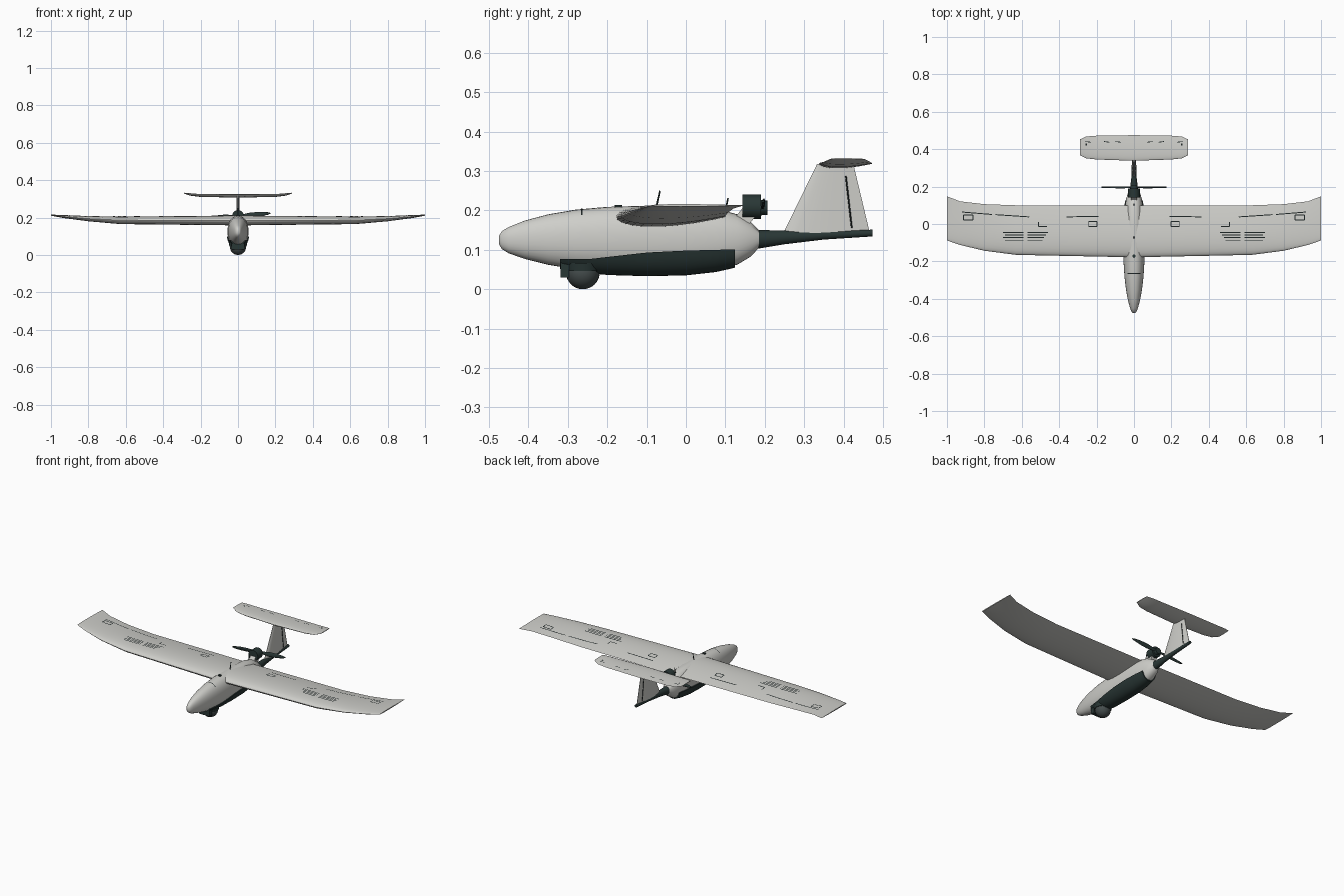
import bpy, bmesh
from math import sin, cos, pi, asin, radians
from mathutils import Vector, Matrix

if "Cube" in bpy.data.objects:
    bpy.data.objects.remove(bpy.data.objects["Cube"], do_unlink=True)


def material(name, rgb):
    m = bpy.data.materials.new(name)
    m.use_nodes = True
    m.diffuse_color = (*rgb, 1)
    node = m.node_tree.nodes["Principled BSDF"]
    node.inputs["Base Color"].default_value = (*rgb, 1)
    node.inputs["Roughness"].default_value = 0.6
    return m


GREY = material("light grey", (0.62, 0.62, 0.59))
DARK = material("dark slate", (0.022, 0.038, 0.036))
LENS = material("camera grey", (0.06, 0.075, 0.075))
LINE = material("line black", (0.012, 0.018, 0.018))


def finish(name, bm, mat, angle=35, solid=True):
    if solid:
        bmesh.ops.recalc_face_normals(bm, faces=bm.faces)
    me = bpy.data.meshes.new(name)
    bm.to_mesh(me)
    bm.free()
    me.materials.append(mat)
    ob = bpy.data.objects.new(name, me)
    bpy.context.collection.objects.link(ob)
    bpy.ops.object.select_all(action="DESELECT")
    ob.select_set(True)
    bpy.context.view_layer.objects.active = ob
    bpy.ops.object.shade_smooth_by_angle(angle=radians(angle))
    return ob


def loft(name, rings, mat, angle=35):
    bm = bmesh.new()
    loops = [[bm.verts.new(p) for p in r] for r in rings]
    n = len(loops[0])
    for a, b in zip(loops, loops[1:]):
        for i in range(n):
            j = (i + 1) % n
            bm.faces.new((a[i], a[j], b[j], b[i]))
    bm.faces.new(loops[0])
    bm.faces.new(loops[-1])
    return finish(name, bm, mat, angle)


def sample(table, k):
    """Row values interpolated at key k."""
    for a, b in zip(table, table[1:]):
        if k <= b[0]:
            f = max(0, (k - a[0]) / (b[0] - a[0]))
            return [u + (v - u) * f for u, v in zip(a, b)]
    return list(table[-1])


def cylinder(name, start, end, r1, r2, mat, sides=20):
    a, b = Vector(start), Vector(end)
    bm = bmesh.new()
    turn = (b - a).to_track_quat("Z", "Y").to_matrix().to_4x4()
    bmesh.ops.create_cone(bm, cap_ends=True, segments=sides, radius1=r1, radius2=r2,
                          depth=(b - a).length, matrix=Matrix.Translation((a + b) / 2) @ turn)
    return finish(name, bm, mat)


# Fuselage: y, bottom, top, half width
HULL = [(-.475, .115, .135, .007), (-.468, .102, .147, .014), (-.45, .091, .158, .021),
        (-.41, .077, .174, .032), (-.35, .062, .190, .043), (-.28, .050, .202, .051),
        (-.2, .042, .209, .056), (-.1, .039, .212, .056), (0, .041, .210, .055),
        (.08, .050, .204, .050), (.13, .062, .190, .043), (.165, .083, .170, .033),
        (.185, .105, .150, .022)]
POWER = 2.2


def hull_point(y, a, grow=0.0):
    _, lo, hi, w = sample(HULL, y)
    e = 2 / POWER
    c, s = cos(a), sin(a)
    x = abs(c) ** e * (w + grow) * (1 if c > 0 else -1)
    z = abs(s) ** e * ((hi - lo) / 2 + grow) * (1 if s > 0 else -1)
    return (x, y, (lo + hi) / 2 + z)


def oval(y, lo, hi, w, n=20):
    return [(w * cos(2 * pi * i / n), y, (lo + hi) / 2 + (hi - lo) / 2 * sin(2 * pi * i / n))
            for i in range(n)]


loft("fuselage", [[hull_point(r[0], 2 * pi * i / 32) for i in range(32)] for r in HULL], GREY, 50)

# Belly tray wraps the lower hull up to a rising edge
EDGE = [(-.32, .076), (-.25, .076), (-.1, .093), (0, .098), (.125, .101)]
tray = []
for i in range(19):
    y = EDGE[0][0] + (EDGE[-1][0] - EDGE[0][0]) * i / 18
    _, lo, hi, _ = sample(HULL, y)
    drop = ((lo + hi) / 2 - sample(EDGE, y)[1]) / ((hi - lo) / 2 + .006)
    a0 = asin(min(1, max(0, drop)) ** (POWER / 2))
    tray.append([hull_point(y, -(a0 + (pi - 2 * a0) * j / 16), .006) for j in range(17)])
loft("belly_tray", tray, DARK)

# Camera ball and its mount
bm = bmesh.new()
bmesh.ops.create_uvsphere(bm, u_segments=24, v_segments=16, radius=.043,
                          matrix=Matrix.Translation((0, -.262, .043)))
finish("camera_ball", bm, LENS, 60)
cylinder("camera_collar", (0, -.262, .046), (0, -.262, .066), .046, .05, DARK, 24)
bm = bmesh.new()
bmesh.ops.create_cube(bm, size=1, matrix=Matrix.Translation((0, -.308, .052))
                      @ Matrix.Diagonal((.07, .022, .044, 1)))
finish("camera_mount", bm, DARK)

# Wing: x, leading edge, trailing edge, height, rise, drop
WING = [(0, -.178, .1, .183, .028, .025), (.63, -.165, .1, .186, .019, .021),
        (.8, -.143, .106, .194, .014, .014), (.93, -.112, .121, .205, .008, .008),
        (1, -.088, .148, .213, .003, .003)]
TAIL = [(0, .338, .475, .319, .006, .012), (.2, .345, .472, .32, .006, .010),
        (.255, .351, .468, .323, .006, .006), (.29, .368, .452, .331, .002, .002)]


def bulge(t):
    return 2.6 * t ** .5 * (1 - t)


def foil(x, row):
    _, le, te, z, up, dn = row
    ts = [(1 - cos(pi * i / 16)) / 2 for i in range(17)]
    top = [(x, le + (te - le) * t, z + up * bulge(t)) for t in reversed(ts)]
    return top + [(x, le + (te - le) * t, z - dn * bulge(t)) for t in ts[1:-1]]


def surface(name, table):
    left = [foil(-r[0], r) for r in reversed(table[1:])]
    return loft(name, left + [foil(r[0], r) for r in table], GREY, 40)


surface("wing", WING)
surface("tailplane", TAIL)


def stripe(bm, table, a, b, width=.005, steps=8):
    """Thin line laid on the upper skin from a to b, on both sides."""
    a, b = Vector(a), Vector(b)
    side = (b - a).orthogonal().normalized() * width / 2
    for s in (-1, 1):
        pairs = []
        for i in range(steps + 1):
            pair = []
            for p in (a.lerp(b, i / steps) - side, a.lerp(b, i / steps) + side):
                _, le, te, z, up, _ = sample(table, p.x)
                t = min(1, max(0, (p.y - le) / (te - le)))
                pair.append(bm.verts.new((s * p.x, p.y, z + up * bulge(t) + .002)))
            pairs.append(pair)
        for (p, q), (r, u) in zip(pairs, pairs[1:]):
            f = bm.faces.new((p, q, u, r))
            f.normal_update()
            if f.normal.z < 0:
                f.normal_flip()


def outline(bm, x, y, w, h):
    for d in (-h / 2, h / 2):
        stripe(bm, WING, (x - w / 2, y + d), (x + w / 2, y + d))
    for d in (-w / 2, w / 2):
        stripe(bm, WING, (x + d, y - h / 2), (x + d, y + h / 2))


# Hinge lines, hatches and plain stripes on the wing
bm = bmesh.new()
stripe(bm, WING, (.19, .041), (.36, .038))
stripe(bm, WING, (.56, .038), (.74, .05))
stripe(bm, WING, (.76, .051), (.92, .064))
outline(bm, .886, .034, .05, .027)
outline(bm, .22, -.001, .044, .027)
stripe(bm, WING, (.465, -.014), (.51, -.014))
stripe(bm, WING, (.51, -.014), (.51, .012))
for i in range(4):
    y = -.045 - .014 * i
    stripe(bm, WING, (.46 + .01 * i, y), (.57, y))
    stripe(bm, WING, (.59, y), (.7 - .01 * (i % 2), y))
finish("wing_panel_lines", bm, LINE, solid=False)

bm = bmesh.new()
for x in (.07, .13, .23):
    stripe(bm, TAIL, (x, .437), (x + .03, .441), .004, 2)
stripe(bm, TAIL, (.255, .42), (.255, .43), .008, 2)
finish("tailplane_panel_lines", bm, LINE, solid=False)

# Nose hatch seam
bm = bmesh.new()
arc = [[bm.verts.new(hull_point(y, radians(50 + 5 * i), .0015)) for y in (-.267, -.263)]
       for i in range(17)]
for a, b in zip(arc, arc[1:]):
    bm.faces.new((a[0], a[1], b[1], b[0]))
finish("nose_hatch_seam", bm, LINE)

# Tail boom and fin
loft("tail_boom", [oval(*r) for r in ((.165, .102, .152, .026), (.19, .104, .15, .021),
     (.25, .114, .149, .014), (.35, .126, .149, .011), (.474, .134, .151, .008))], DARK)


def fin_ring(z, front, back, thick):
    ys = [(1 - cos(pi * i / 8)) / 2 for i in range(9)]
    right = [(thick * bulge(t) + .001, front + (back - front) * t, z) for t in ys]
    return right + [(-x, y, z) for x, y, z in reversed(right)]


loft("tail_fin", [fin_ring(.138, .245, .468, .009), fin_ring(.318, .333, .425, .006)], GREY, 40)
for s, name in ((-1, "right"), (1, "left")):
    x = .0055 * s
    cylinder(name + "_rudder_hinge", (x, .421, .155), (x * .85, .406, .287), .002, .002, LINE, 6)

# Motor pylon, motor and propeller
pylon = [(.1, .15), (.145, .208), (.186, .198), (.142, .14)]
loft("motor_pylon", [[(x, y, z) for y, z in pylon] for x in (-.017, .017)], GREY)
cylinder("motor", (0, .143, .209), (0, .19, .209), .031, .031, DARK)
cylinder("motor_hub", (0, .186, .207), (0, .207, .207), .02, .018, DARK)


def blade_ring(x, chord, pitch):
    shape = [(chord * cos(a), .004 * sin(a)) for a in (2 * pi * i / 10 for i in range(10))]
    return [(x, .196 + u * sin(pitch) + v * cos(pitch),
             .209 + u * cos(pitch) - v * sin(pitch)) for u, v in shape]


blades = [(.0, .008, .3), (.03, .008, .35), (.07, .013, .3), (.12, .012, .2), (.16, .007, .15),
          (.175, .002, .1)]
rings = [blade_ring(-x, c, -p) for x, c, p in reversed(blades[1:])]
rings += [blade_ring(x, c, p) for x, c, p in blades]
hub = Vector((0, .196, .209))
tilt = Matrix.Rotation(-.08, 3, "Y")
loft("propeller", [[tilt @ (Vector(p) - hub) + hub for p in r] for r in rings], DARK, 50)

# Antennas and top fittings
cylinder("front_antenna", (0, -.076, .205), (0, -.066, .25), .0025, .002, DARK, 8)
cylinder("rear_antenna", (0, .1, .198), (0, .107, .231), .0025, .002, DARK, 8)
cylinder("top_port", (0, -.172, .205), (0, -.172, .214), .009, .009, DARK, 12)
